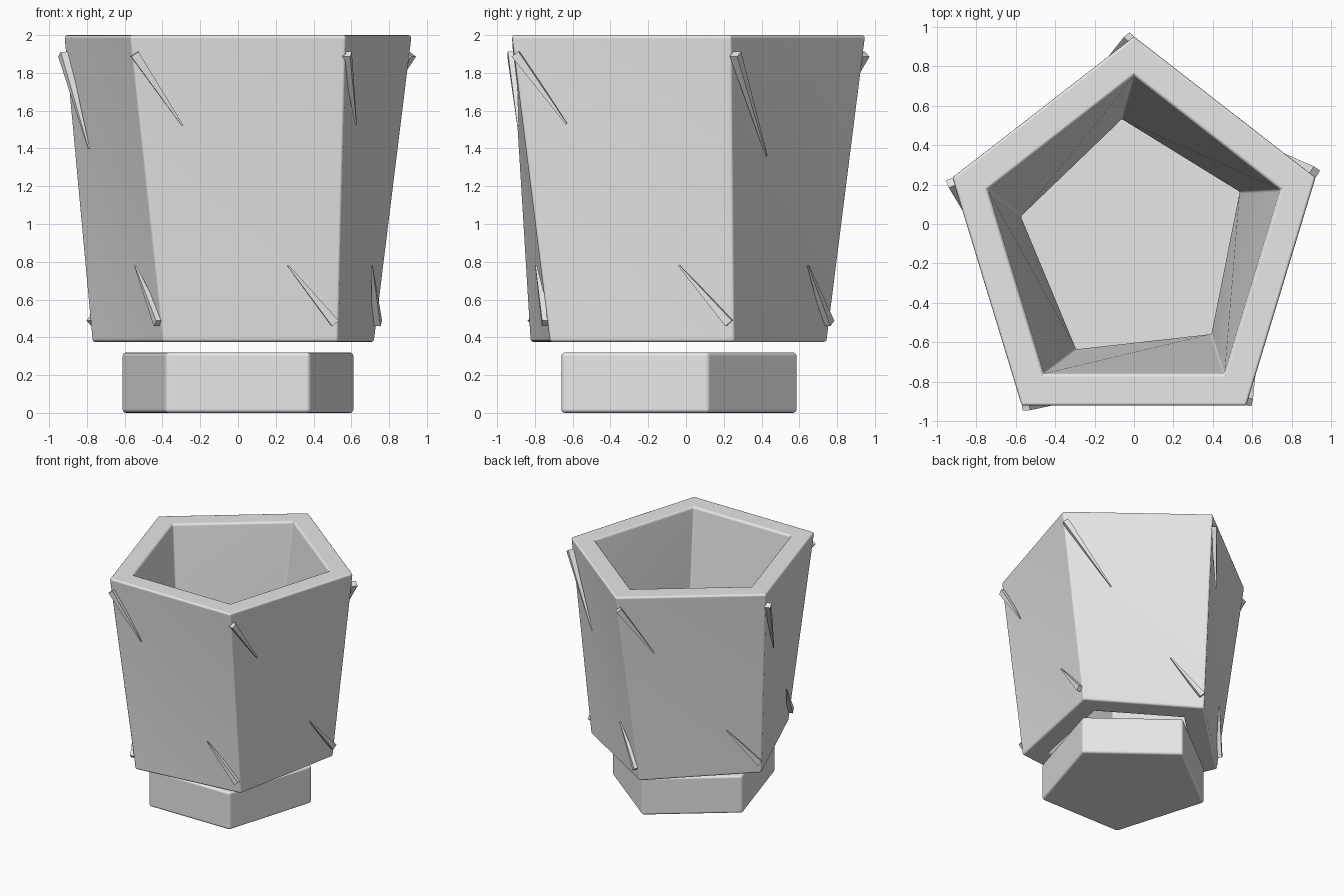
import bpy, bmesh, math
from mathutils import Vector

cube = bpy.data.objects.get("Cube")
if cube:
    bpy.data.objects.remove(cube, do_unlink=True)

GREY = (0.8, 0.8, 0.8, 1.0)
grey = bpy.data.materials.new("plain grey")
grey.use_nodes = True
grey.diffuse_color = GREY
grey.node_tree.nodes["Principled BSDF"].inputs["Base Color"].default_value = GREY

STRETCH = 1.069              # pentagon is slightly longer front to back
TOP, BOTTOM = 2.0, 0.375     # cup heights
TWIST = 6                    # degrees of twist at the cup's lower end


def pentagon(radius, z, cy, twist=0):
    """Five points counter-clockwise, starting at the back."""
    pts = []
    for i in range(5):
        a = math.radians(90 + 72 * i + twist)
        pts.append(Vector((radius * math.cos(a),
                           cy + radius * STRETCH * math.sin(a), z)))
    return pts


def make_object(name, bm, bevel=0.0):
    bmesh.ops.recalc_face_normals(bm, faces=bm.faces)
    me = bpy.data.meshes.new(name)
    bm.to_mesh(me)
    bm.free()
    me.materials.append(grey)
    ob = bpy.data.objects.new(name, me)
    bpy.context.collection.objects.link(ob)
    if bevel:
        bpy.ops.object.select_all(action='DESELECT')
        ob.select_set(True)
        bpy.context.view_layer.objects.active = ob
        bpy.ops.object.shade_smooth_by_angle(angle=math.radians(35))
        mod = ob.modifiers.new("rounded edges", 'BEVEL')
        mod.width = bevel
        mod.segments = 3
        mod.limit_method = 'ANGLE'
        mod.angle_limit = math.radians(30)
        mod.harden_normals = True
    return ob


# Cup: open twisted pentagonal tube with thick walls
outer_top = pentagon(0.97, TOP, -0.084)
outer_low = pentagon(0.79, BOTTOM, -0.092, TWIST)
inner_top = pentagon(0.78, TOP, -0.084)
inner_low = pentagon(0.585, BOTTOM, -0.092, TWIST)

bm = bmesh.new()
ot, ol, it, il = [[bm.verts.new(p) for p in ring]
                  for ring in (outer_top, outer_low, inner_top, inner_low)]
for i in range(5):
    j = (i + 1) % 5
    for hi, lo in ((ot, ol), (it, il)):          # walls, split along the twist
        bm.faces.new((hi[i], lo[i], lo[j]))
        bm.faces.new((hi[i], lo[j], hi[j]))
    for a, b in ((ot, it), (ol, il)):            # upper and lower rims
        bm.faces.new((a[i], a[j], b[j], b[i]))
make_object("cup", bm, 0.016)

# Base: separate pentagonal block under the cup
bm = bmesh.new()
low = [bm.verts.new(p) for p in pentagon(0.648, 0.0, -0.10)]
high = [bm.verts.new(p) for p in pentagon(0.648, 0.32, -0.10)]
bm.faces.new(low)
bm.faces.new(high)
for i in range(5):
    j = (i + 1) % 5
    bm.faces.new((low[i], low[j], high[j], high[i]))
make_object("base", bm, 0.02)


def wall_point(i, f, z, out):
    """Point on wall i at fraction f along it and height z, pushed outward."""
    t = (TOP - z) / (TOP - BOTTOM)
    a = outer_top[i].lerp(outer_low[i], t)
    b = outer_top[(i + 1) % 5].lerp(outer_low[(i + 1) % 5], t)
    along = (b - a).normalized()
    normal = Vector((along.y, -along.x, 0))
    return a.lerp(b, f) + normal * out


def thorn(name, wall, start, tip):
    """Square tapering spike lying along a wall, blunt end at start."""
    p = wall_point(wall, *start)
    q = wall_point(wall, *tip)
    axis = (q - p).normalized()
    normal = wall_point(wall, 0.5, 1, 1) - wall_point(wall, 0.5, 1, 0)
    side = axis.cross(normal).normalized()
    up = side.cross(axis)
    bm = bmesh.new()
    rings = []
    for c, h in ((p, 0.023), (q, 0.004)):
        rings.append([bm.verts.new(c + side * h * s + up * h * u)
                      for s, u in ((-1, -1), (1, -1), (1, 1), (-1, 1))])
        bm.faces.new(rings[-1])
    for k in range(4):
        m = (k + 1) % 4
        bm.faces.new((rings[0][k], rings[0][m], rings[1][m], rings[1][k]))
    make_object(name, bm)


# Thorns: one from each upper and each lower corner
# tip fraction, tip height and outward offset for walls starting at the back
upper = [(0.22, 1.50, 0.012), (0.22, 1.40, 0.015), (0.21, 1.52, 0.005),
         (0.21, 1.53, 0.005), (0.29, 1.36, 0.022)]
for i, (f, z, out) in enumerate(upper):
    thorn(f"upper_thorn_{i + 1}", i, (0.01, 1.90, out), (f, z, 0.002))
    thorn(f"lower_thorn_{i + 1}", i, (0.98, 0.475, 0.006), (0.72, 0.78, 0.002))
